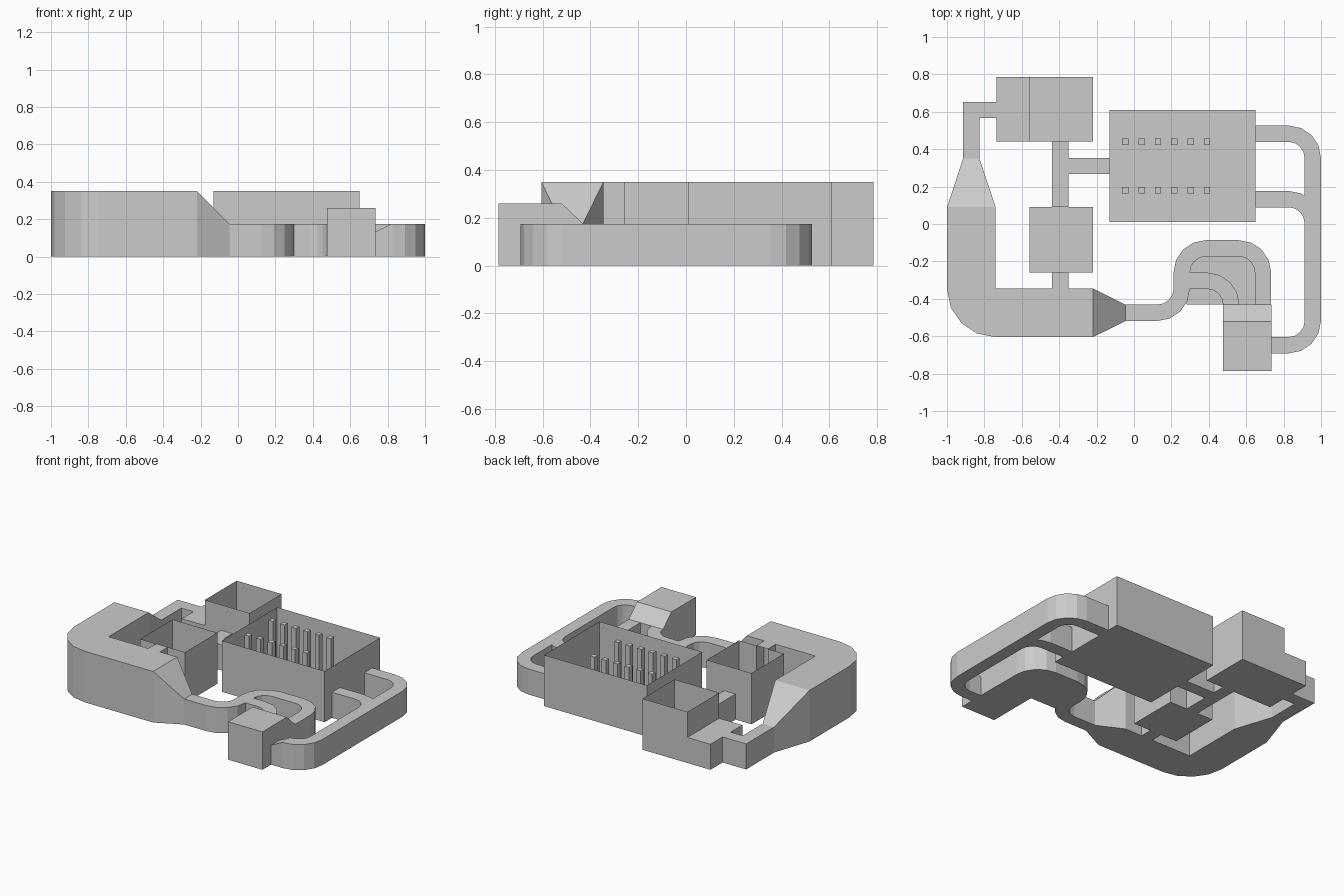
import bpy, bmesh, math
from mathutils import Vector

if "Cube" in bpy.data.objects:
    bpy.data.objects.remove(bpy.data.objects["Cube"])

grey = bpy.data.materials.new("plain_grey")
grey.use_nodes = True
grey.diffuse_color = (0.6, 0.6, 0.6, 1)
grey.node_tree.nodes["Principled BSDF"].inputs["Base Color"].default_value = (0.6, 0.6, 0.6, 1)

TALL, LOW = 0.35, 0.175      # room and passage heights
NARROW, WIDE = 0.0435, 0.13  # half widths


def finish(bm, name):
    bmesh.ops.remove_doubles(bm, verts=bm.verts, dist=0.0005)
    bmesh.ops.recalc_face_normals(bm, faces=bm.faces)
    mesh = bpy.data.meshes.new(name)
    bm.to_mesh(mesh)
    bm.free()
    mesh.materials.append(grey)
    obj = bpy.data.objects.new(name, mesh)
    bpy.context.collection.objects.link(obj)
    return obj


def passage(name, path, width=NARROW, height=LOW, bend=0.13, capped=True):
    """Box section swept along a centreline; right-angle corners are rounded.
    A path point may add its own half width and height."""
    pts = [(Vector(p[:2]), *(p[2:] or (width, height))) for p in path]
    sections = []
    for i, (p, w, h) in enumerate(pts):
        into = (p - pts[i - 1][0]).normalized() if i else None
        out = (pts[i + 1][0] - p).normalized() if i + 1 < len(pts) else into
        into = into or out
        if into.dot(out) > 0.9:
            sections.append((p, out, w, h))
            continue
        centre = p + (out - into) * bend
        for k in range(5):
            t = math.pi / 2 * k / 4
            pos = centre - out * bend * math.cos(t) + into * bend * math.sin(t)
            sections.append((pos, into * math.cos(t) + out * math.sin(t), w, h))
    bm = bmesh.new()
    rings = []
    for pos, d, w, h in sections:
        side = Vector((-d.y, d.x)) * w
        rings.append([bm.verts.new((*(pos + side * s), z))
                      for s, z in ((1, 0), (1, h), (-1, h), (-1, 0))])
    for a, b in zip(rings, rings[1:]):
        for j in range(4):
            k = (j + 1) % 4
            bm.faces.new((a[j], a[k], b[k], b[j]))
    if capped:
        bm.faces.new(rings[0])
        bm.faces.new(rings[-1])
    return finish(bm, name)


def open_room(name, x0, x1, y0, y1, door=None):
    """Roofless shell, with an optional full-height gap in its front wall."""
    d0, d1 = door or (x0, x0)
    outline = [(d1, y0), (x1, y0), (x1, y1), (x0, y1), (x0, y0), (d0, y0)]
    bm = bmesh.new()
    bm.faces.new([bm.verts.new((x, y, 0)) for x, y in
                  ((x0, y0), (x1, y0), (x1, y1), (x0, y1))])
    for (ax, ay), (bx, by) in zip(outline, outline[1:]):
        if (ax, ay) != (bx, by):
            bm.faces.new([bm.verts.new(c) for c in
                          ((ax, ay, 0), (bx, by, 0), (bx, by, TALL), (ax, ay, TALL))])
    return finish(bm, name)


# Roofless rooms
open_room("main_hall", -0.13, 0.65, 0.01, 0.61)
open_room("back_room", -0.56, -0.22, 0.44, 0.785)
open_room("middle_room", -0.56, -0.22, -0.26, 0.09, door=(-0.438, -0.352))

# Two rows of hall pillars
for row, y in enumerate((0.18, 0.44)):
    for col in range(6):
        x = -0.047 + col * 0.0875
        passage(f"hall_pillar_{row}_{col}", [(x - 0.017, y), (x + 0.017, y)], 0.017, TALL)

# Low annex beside the back room
passage("back_room_annex", [(-0.735, 0.6125), (-0.56, 0.6125)], 0.1725)

# Passages between the rooms
passage("room_link", [(-0.395, 0.09), (-0.395, 0.44)])
passage("hall_link", [(-0.395, 0.31), (-0.13, 0.31)])
passage("middle_room_link", [(-0.395, -0.35), (-0.395, -0.26)], height=TALL, capped=False)

# Narrow corner passage, then the wide passage tapering at both ends
passage("annex_link", [(-0.735, 0.61), (-0.914, 0.61)])
passage("side_link", [(-0.87, 0.6535), (-0.87, 0.35)])
passage("wide_passage", [
    (-0.87, 0.35, NARROW, LOW), (-0.87, 0.09, WIDE, TALL),
    (-0.87, -0.475, WIDE, TALL),
    (-0.22, -0.475, WIDE, TALL), (-0.045, -0.475, NARROW, LOW)])

# Winding passage and its inner branch, with the ground between them
passage("winding_passage", [(-0.045, -0.475), (0.255, -0.475), (0.255, -0.13),
                            (0.69, -0.13), (0.69, -0.43)])
passage("inner_branch", [(0.255, -0.303), (0.52, -0.303), (0.52, -0.44)])
passage("pocket_floor", [(0.28, -0.29), (0.67, -0.29)], 0.14, 0.004)

# Roofed front room with sloping back edge
passage("front_room", [(0.605, -0.785, WIDE, 0.26), (0.605, -0.52, WIDE, 0.26),
                       (0.605, -0.43, WIDE, LOW)])

# Long loop from the front room to the hall, with a side entrance
passage("loop_passage", [(0.73, -0.648, NARROW, 0.13), (0.82, -0.648, NARROW, LOW),
                         (0.956, -0.648), (0.956, 0.483), (0.65, 0.483)])
passage("loop_branch", [(0.65, 0.133), (0.956, 0.133), (0.956, -0.05)])
